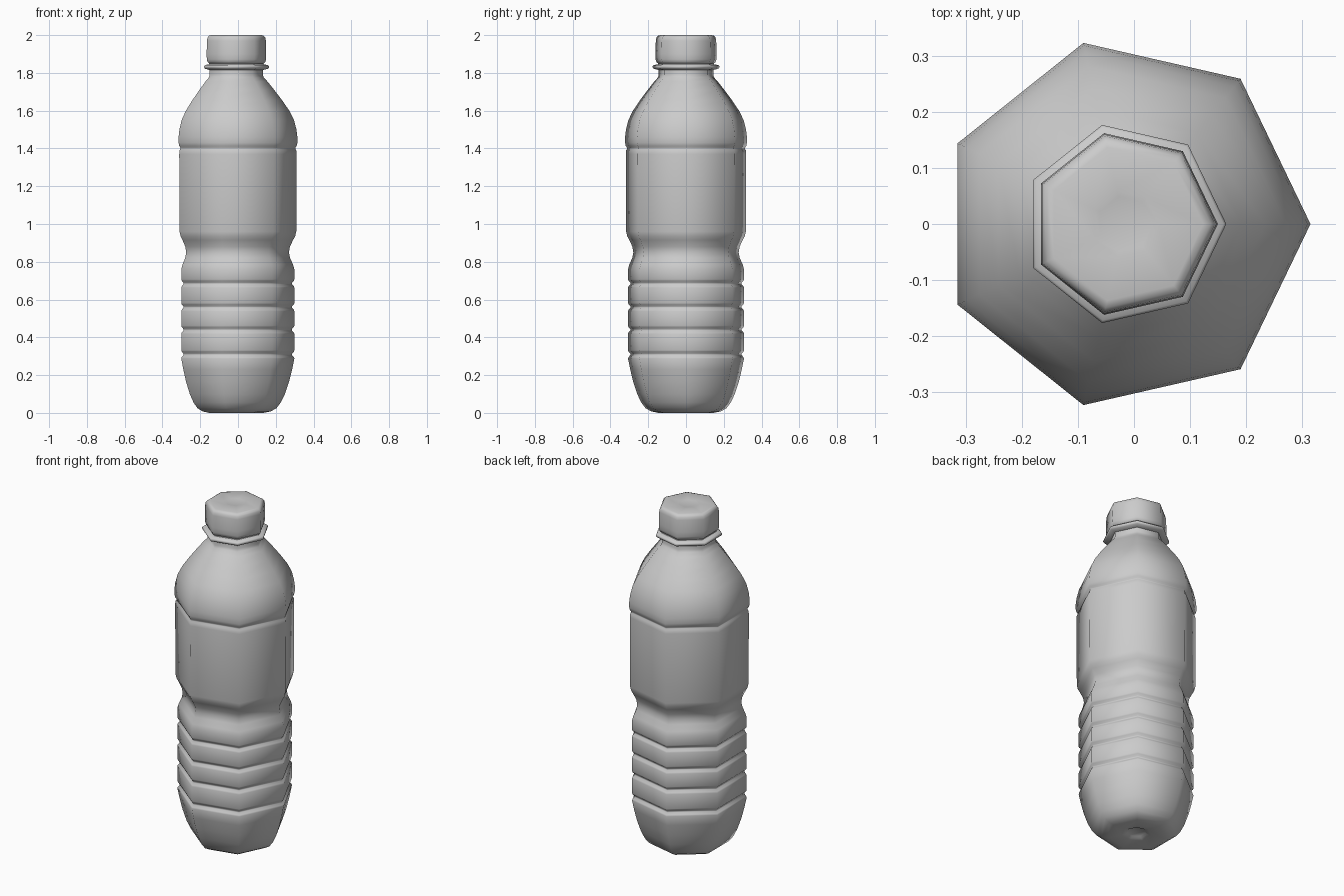
import bpy, bmesh, math

SIDES = 7
AXIS_X = -0.0165  # heptagon axis offset so the bounding box is centred


def lathe(name, profile):
    """Seven-sided turned part from (radius, height) points; radius 0 is a pole."""
    bm = bmesh.new()
    rings = []
    for r, z in profile:
        if r == 0:
            rings.append([bm.verts.new((AXIS_X, 0, z))])
        else:
            rings.append([bm.verts.new((AXIS_X + r * math.cos(2 * math.pi * i / SIDES),
                                        r * math.sin(2 * math.pi * i / SIDES), z))
                          for i in range(SIDES)])
    for a, b in zip(rings, rings[1:]):
        for i in range(SIDES):
            j = (i + 1) % SIDES
            if len(a) == 1:
                bm.faces.new((a[0], b[j], b[i]))
            elif len(b) == 1:
                bm.faces.new((a[i], a[j], b[0]))
            else:
                bm.faces.new((a[i], a[j], b[j], b[i]))
    bmesh.ops.recalc_face_normals(bm, faces=bm.faces)
    mesh = bpy.data.meshes.new(name)
    bm.to_mesh(mesh)
    bm.free()
    obj = bpy.data.objects.new(name, mesh)
    bpy.context.collection.objects.link(obj)
    bpy.ops.object.select_all(action='DESELECT')
    obj.select_set(True)
    bpy.context.view_layer.objects.active = obj
    bpy.ops.object.shade_smooth_by_angle(angle=math.radians(60))
    return obj


def groove(z, r, depth, half=0.014):
    return [(r, z - half - 0.008), (r - 0.003, z - half), (r - depth, z - 0.004),
            (r - depth, z + 0.004), (r - 0.003, z + half), (r, z + half + 0.008)]


# Base with a small recessed dimple
profile = [(0, 0.02), (0.05, 0.02), (0.06, 0.012), (0.08, 0.008), (0.15, 0.0),
           (0.19, 0.008), (0.22, 0.025), (0.243, 0.055), (0.265, 0.10),
           (0.287, 0.165), (0.303, 0.23)]
# Ribbed lower body
for z in (0.31, 0.44, 0.56, 0.685):
    profile += groove(z, 0.315, 0.013)
# Waist and label area
profile += [(0.315, 0.76), (0.308, 0.785), (0.292, 0.82), (0.286, 0.85),
            (0.291, 0.88), (0.308, 0.915), (0.319, 0.935), (0.325, 0.96), (0.327, 1.37)]
profile += [(0.325, 1.39), (0.320, 1.398), (0.320, 1.404), (0.327, 1.413)]
# Shoulder and neck
profile += [(0.331, 1.43), (0.331, 1.46), (0.326, 1.50), (0.313, 1.55), (0.288, 1.60),
            (0.250, 1.655), (0.208, 1.71), (0.172, 1.755), (0.153, 1.775),
            (0.148, 1.79), (0.148, 1.815)]
# Neck flange
profile += [(0.176, 1.822), (0.181, 1.829), (0.181, 1.836), (0.176, 1.841),
            (0.152, 1.846), (0.148, 1.87), (0, 1.87)]
lathe("bottle", profile)

# Screw cap
lathe("cap", [(0, 1.85), (0.152, 1.85), (0.161, 1.858), (0.165, 1.872), (0.166, 1.90),
              (0.164, 1.97), (0.161, 1.986), (0.153, 1.996), (0.140, 2.0),
              (0.06, 2.0), (0.05, 1.998), (0, 1.998)])
